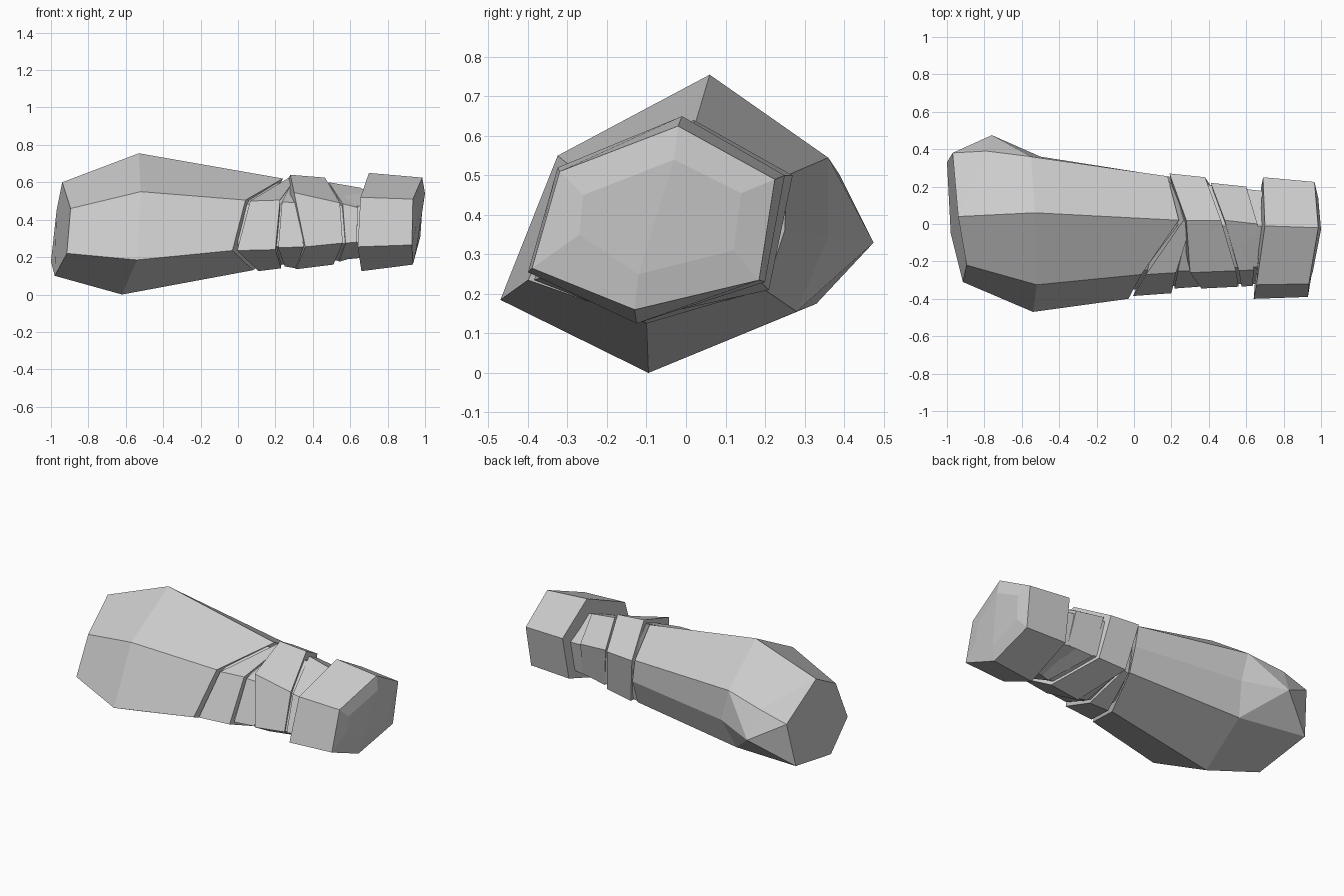
import bpy, bmesh

stone = bpy.data.materials.new("plain_grey")
stone.diffuse_color = (0.6, 0.6, 0.6, 1)


def finish(name, bm):
    bmesh.ops.recalc_face_normals(bm, faces=bm.faces[:])
    me = bpy.data.meshes.new(name)
    bm.to_mesh(me)
    bm.free()
    me.materials.append(stone)
    ob = bpy.data.objects.new(name, me)
    bpy.context.collection.objects.link(ob)
    return ob


def bridge(bm, a, b, closed=True):
    n = len(a)
    for i in range(n if closed else n - 1):
        j = (i + 1) % n
        bm.faces.new((a[i], a[j], b[j], b[i]))


def loft(name, *rings, inner_cap=None):
    """Skin matching rings and close both ends."""
    bm = bmesh.new()
    vs = [[bm.verts.new(p) for p in r] for r in rings]
    for a, b in zip(vs, vs[1:]):
        bridge(bm, a, b)
    bm.faces.new(vs[0])
    if inner_cap:
        inner = [bm.verts.new(p) for p in inner_cap]
        bridge(bm, vs[-1], inner)
        bm.faces.new(inner[:4])
        bm.faces.new((inner[3], inner[4], inner[5], inner[0]))
    else:
        bm.faces.new(vs[-1])
    return finish(name, bm)


# Ring order: top, front top, front bottom, bottom, back bottom, back top

# Forearm: slanted wrist end, wide middle, small elbow cap and a back bump
bm = bmesh.new()
neck = [bm.verts.new(p) for p in (
    (.24, .02, .62), (.04, -.27, .505), (-.03, -.40, .235), (.08, -.10, .13),
    (.20, .20, .21), (.20, .25, .36), (.18, .255, .50))]
mid = [bm.verts.new(p) for p in (
    (-.53, .06, .755), (-.52, -.325, .55), (-.54, -.47, .185), (-.62, -.095, .0),
    (-.55, .28, .155), (-.50, .36, .345), (-.55, .36, .545))]
cap = [bm.verts.new(p) for p in (
    (-.94, .04, .60), (-.895, -.22, .46), (-.915, -.31, .22), (-.98, -.05, .10),
    (-1.0, .33, .175), (-.97, .38, .45))]
bump = bm.verts.new((-.76, .475, .33))
ridge = bm.verts.new((-.79, .39, .50))
bridge(bm, neck, mid)
bridge(bm, mid[:5], cap[:5], closed=False)
for f in ((mid[4], cap[4], bump), (mid[4], bump, mid[5]), (mid[5], bump, mid[6]),
          (mid[6], bump, ridge), (ridge, bump, cap[5]), (cap[5], bump, cap[4]),
          (mid[0], mid[6], ridge, cap[0]), (ridge, cap[5], cap[0]), cap, neck):
    bm.faces.new(f)
finish("forearm", bm)

# Inner core seen in the grooves between the wraps
loft("wrist_core",
     [(.0, 0, .60), (.0, -.25, .48), (.0, -.35, .25), (.1, -.10, .16), (.1, .18, .23), (.1, .23, .48)],
     [(.36, -.01, .595), (.3, -.235, .485), (.3, -.325, .26), (.3, -.12, .16), (.3, .185, .24), (.3, .22, .48)],
     [(.70, -.01, .56), (.70, -.23, .47), (.70, -.32, .28), (.70, -.12, .20), (.70, .14, .26), (.70, .175, .45)])

# Front wedge wrap, tapering away at the top and back
loft("first_wrap",
     [(.265, .02, .62), (.065, -.27, .50), (-.005, -.385, .235), (.11, -.10, .125), (.20, .19, .21), (.205, .25, .495)],
     [(.30, -.02, .61), (.225, -.26, .505), (.20, -.37, .24), (.23, -.12, .14), (.235, .19, .215), (.23, .25, .495)])

# Thin strip between the two larger wraps
loft("thin_strip",
     [(.29, -.01, .605), (.235, -.25, .495), (.215, -.345, .25), (.25, -.12, .15), (.24, .18, .22), (.23, .24, .49)],
     [(.33, -.01, .605), (.335, -.25, .49), (.35, -.335, .255), (.31, -.12, .14), (.28, .18, .22), (.25, .24, .49)])

# Middle wrap, running from front right to back left
loft("middle_wrap",
     [(.28, .02, .64), (.30, -.26, .545), (.36, -.345, .255), (.31, -.13, .135), (.24, .21, .21), (.19, .27, .50)],
     [(.465, .02, .625), (.545, -.25, .49), (.56, -.335, .275), (.51, -.13, .16), (.42, .19, .23), (.38, .25, .50)])

# Narrow wrap beside the hand block
loft("hand_wrap",
     [(.485, .02, .60), (.56, -.25, .485), (.575, -.335, .275), (.54, -.12, .175), (.45, .17, .24), (.41, .22, .49)],
     [(.66, .0, .57), (.64, -.245, .465), (.635, -.33, .28), (.64, -.12, .205), (.62, .15, .26), (.60, .20, .47)])

# Hand block with a slightly domed faceted end
loft("hand_block",
     [(.70, -.01, .65), (.655, -.325, .52), (.64, -.40, .255), (.66, -.125, .125), (.68, .20, .23), (.69, .25, .50)],
     [(.985, -.02, .625), (.935, -.32, .51), (.93, -.39, .265), (.935, -.13, .16), (.955, .185, .235), (.965, .225, .49)],
     inner_cap=[(1.0, -.03, .54), (.955, -.26, .45), (.95, -.27, .35), (.955, -.12, .25), (.975, .12, .31), (.985, .14, .455)])
